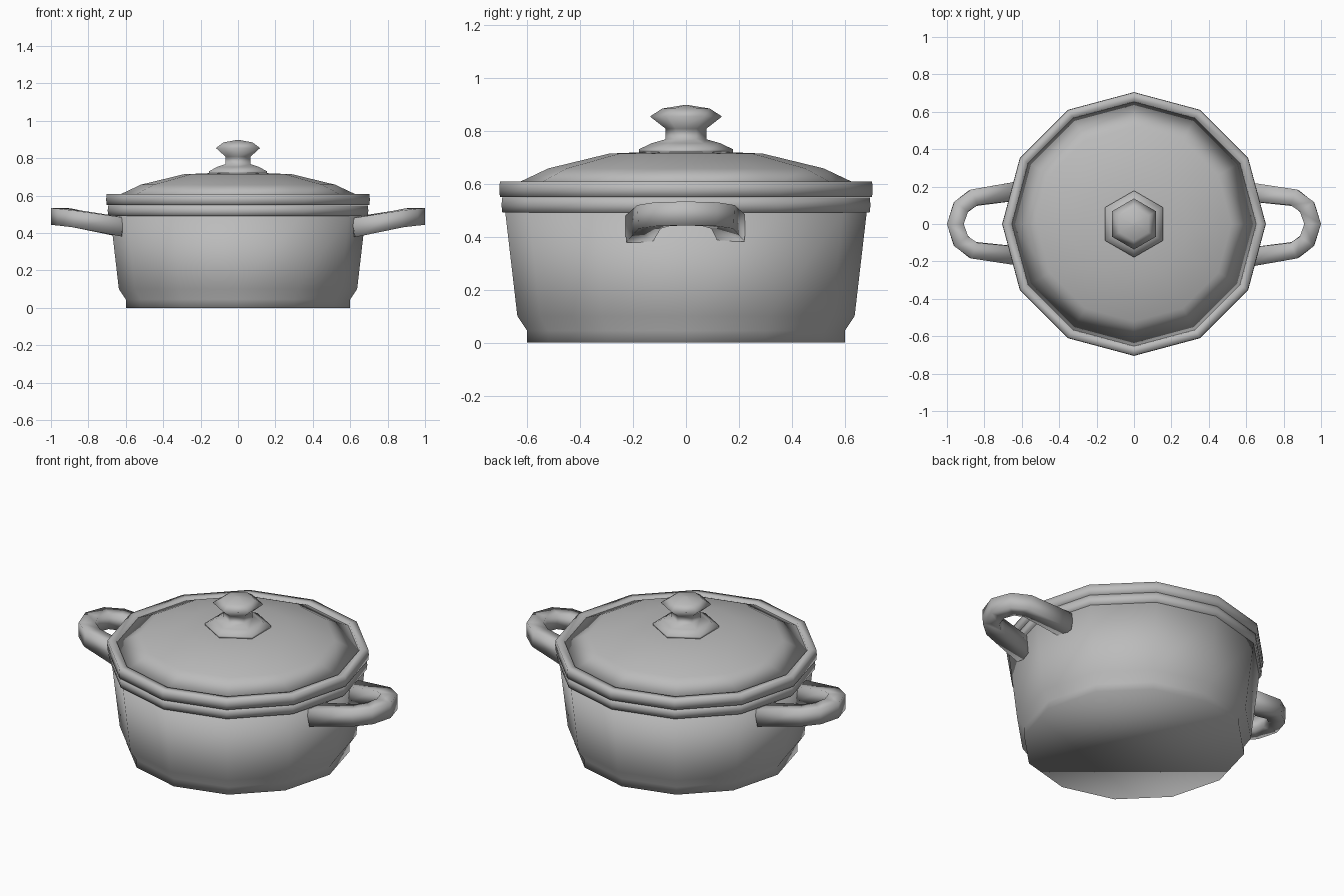
import bpy
import bmesh
from math import pi, sin, cos
from mathutils import Vector, Matrix

cube = bpy.data.objects.get("Cube")
if cube:
    bpy.data.objects.remove(cube, do_unlink=True)

metal = bpy.data.materials.new("grey_metal")
metal.use_nodes = True
GREY = (0.5, 0.5, 0.5, 1)
metal.diffuse_color = GREY
metal.node_tree.nodes["Principled BSDF"].inputs["Base Color"].default_value = GREY


def finish(name, bm):
    """Turn a bmesh into a smooth shaded grey object."""
    bmesh.ops.recalc_face_normals(bm, faces=bm.faces[:])
    for f in bm.faces:
        f.smooth = True
    mesh = bpy.data.meshes.new(name)
    bm.to_mesh(mesh)
    bm.free()
    mesh.materials.append(metal)
    obj = bpy.data.objects.new(name, mesh)
    bpy.context.collection.objects.link(obj)
    return obj


def skin(bm, rings):
    """Bridge successive rings of vertices and cap both ends."""
    n = len(rings[0])
    for a, b in zip(rings, rings[1:]):
        for i in range(n):
            j = (i + 1) % n
            bm.faces.new((a[i], a[j], b[j], b[i]))
    bm.faces.new(rings[0])
    bm.faces.new(rings[-1])


def turned(name, profile, sides):
    """Revolve (radius, height) pairs, with a corner on the y axis."""
    bm = bmesh.new()
    angles = [pi / 2 + 2 * pi * i / sides for i in range(sides)]
    rings = [[bm.verts.new((r * cos(a), r * sin(a), z)) for a in angles]
             for r, z in profile]
    skin(bm, rings)
    return finish(name, bm)


def handle(name, turn):
    """Sweep a square section along a tilted loop."""
    path = [Vector(p) for p in (
        (0.61, -0.178, 0.428), (0.86, -0.14, 0.475), (0.926, -0.09, 0.485),
        (0.955, 0, 0.488),
        (0.926, 0.09, 0.485), (0.86, 0.14, 0.475), (0.61, 0.172, 0.432))]
    bm = bmesh.new()
    rings = []
    last = len(path) - 1
    for i, p in enumerate(path):
        ahead = (path[min(i + 1, last)] - p).normalized()
        behind = (p - path[max(i - 1, 0)]).normalized()
        along = (ahead + behind).normalized()
        side = along.cross(Vector((0, 0, 1))).normalized()
        up = side.cross(along)
        half = 0.051 if i in (0, last) else 0.045
        rings.append([bm.verts.new(p + half * (side * s + up * u))
                      for s, u in ((1, 1), (-1, 1), (-1, -1), (1, -1))])
    skin(bm, rings)
    bm.transform(Matrix.Rotation(turn, 4, "Z"))
    return finish(name, bm)


# Pot: foot, flared wall, rolled rim and inner wall
turned("pot_body", [
    (0.6, 0), (0.6, 0.045), (0.637, 0.1), (0.683, 0.495),
    (0.64, 0.495), (0.59, 0.1), (0.56, 0.06)], 12)
turned("pot_rim", [
    (0.65, 0.492), (0.694, 0.492), (0.697, 0.52), (0.694, 0.548), (0.65, 0.548)], 12)

# Lid: raised edge band and shallow dome
turned("lid_rim", [
    (0.64, 0.55), (0.703, 0.55), (0.705, 0.58), (0.703, 0.608),
    (0.657, 0.608), (0.65, 0.585)], 12)
turned("lid_dome", [
    (0.66, 0.592), (0.52, 0.658), (0.29, 0.714), (0.1, 0.722)], 12)

# Knob: flared foot, neck and faceted grip
turned("lid_knob", [
    (0.178, 0.718), (0.178, 0.73), (0.13, 0.753), (0.077, 0.768),
    (0.077, 0.808), (0.136, 0.854), (0.09, 0.884), (0.01, 0.897)], 6)

# Handles
handle("left_handle", 0)
handle("right_handle", pi)
